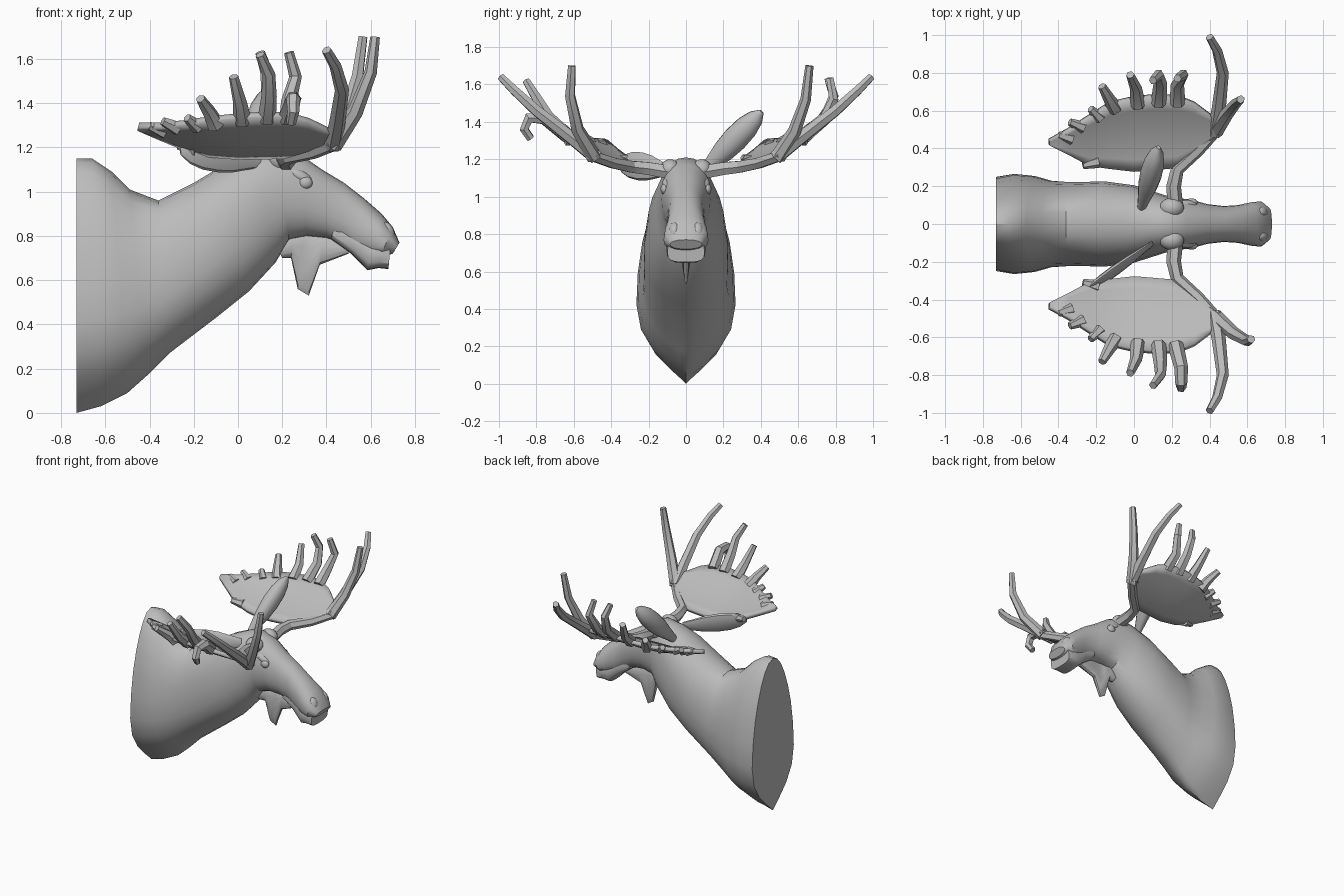
import bpy
import bmesh
from math import sin, cos, pi, copysign
from mathutils import Vector

default_cube = bpy.data.objects.get("Cube")
if default_cube:
    bpy.data.objects.remove(default_cube, do_unlink=True)

# One plain material for the whole mount
grey = bpy.data.materials.new("warm_grey")
grey.use_nodes = True
grey.diffuse_color = (0.5, 0.5, 0.5, 1)
grey.node_tree.nodes["Principled BSDF"].inputs["Base Color"].default_value = grey.diffuse_color


def add_object(name, bm, angle=35):
    """Turn a bmesh into a shaded object with the grey material."""
    bmesh.ops.recalc_face_normals(bm, faces=bm.faces)
    mesh = bpy.data.meshes.new(name)
    bm.to_mesh(mesh)
    bm.free()
    mesh.materials.append(grey)
    obj = bpy.data.objects.new(name, mesh)
    bpy.context.collection.objects.link(obj)
    bpy.ops.object.select_all(action="DESELECT")
    obj.select_set(True)
    bpy.context.view_layer.objects.active = obj
    bpy.ops.object.shade_smooth_by_angle(angle=angle * pi / 180)
    return obj


def power(value, exponent):
    return copysign(abs(value) ** exponent, value)


def loft(name, rings, sides=24, square=1.0, angle=35):
    """Skin a list of rings given as (centre, half axis, half width, keel)."""
    bm = bmesh.new()
    loops = []
    for centre, axis, width, keel in rings:
        loop = []
        for i in range(sides):
            c = cos(2 * pi * i / sides)
            s = sin(2 * pi * i / sides)
            # A keel narrows the top a little and the bottom edge a lot
            pinch = 1 - keel * (c / 2 + (2 * c ** 4 if c < 0 else 0))
            loop.append(bm.verts.new(
                centre + axis * power(c, square) + width * power(s, square) * pinch))
        loops.append(loop)
    for a, b in zip(loops, loops[1:]):
        for i in range(sides):
            j = (i + 1) % sides
            bm.faces.new((a[i], a[j], b[j], b[i]))
    bm.faces.new(loops[0])
    bm.faces.new(loops[-1])
    return add_object(name, bm, angle)


def profile_loft(name, rows, keel=0.0, **options):
    """Loft upright sections from (top x, top z, bottom x, bottom z, half width)."""
    rings = []
    for n, (tx, tz, bx, bz, w) in enumerate(rows):
        top, bottom = Vector((tx, 0, tz)), Vector((bx, 0, bz))
        fade = keel * max(0, 1 - n / 6)
        rings.append(((top + bottom) / 2, (top - bottom) / 2, Vector((0, w, 0)), fade))
    return loft(name, rings, **options)


def tube(name, points, start, end, side=1):
    """Tapered, faceted rod along a path, mirrored by side."""
    curve = bpy.data.curves.new(name, "CURVE")
    curve.dimensions = "3D"
    curve.bevel_depth = 1
    curve.bevel_resolution = 1
    curve.use_fill_caps = True
    spline = curve.splines.new("POLY")
    spline.points.add(len(points) - 1)
    for n, (point, (x, y, z)) in enumerate(zip(spline.points, points)):
        point.co = (x, y * side, z, 1)
        point.radius = start + (end - start) * n / (len(points) - 1)
    temp = bpy.data.objects.new(name, curve)
    bpy.context.collection.objects.link(temp)
    bpy.context.view_layer.update()
    bm = bmesh.new()
    bm.from_mesh(temp.evaluated_get(bpy.context.evaluated_depsgraph_get()).to_mesh())
    bpy.data.objects.remove(temp, do_unlink=True)
    bmesh.ops.remove_doubles(bm, verts=bm.verts, dist=0.0001)
    return add_object(name, bm, 30)


def ball(name, place, size, tilt=0):
    bm = bmesh.new()
    bmesh.ops.create_uvsphere(bm, u_segments=16, v_segments=10, radius=1)
    obj = add_object(name, bm, 60)
    obj.location, obj.scale, obj.rotation_euler = place, size, (0, tilt, 0)
    return obj


# Shoulders, neck and head down to the nose
profile_loft("neck_and_head", [
    (-.73, 1.15, -.73, 0, .24), (-.66, 1.15, -.62, .03, .258),
    (-.57, 1.09, -.5, .09, .25), (-.49, 1.01, -.41, .17, .228),
    (-.36, .96, -.31, .27, .222), (-.2, 1.04, -.1, .43, .225),
    (-.05, 1.13, .05, .55, .205), (.08, 1.19, .17, .68, .165),
    (.18, 1.21, .23, .78, .14), (.28, 1.17, .31, .8, .13),
    (.38, 1.1, .4, .79, .105), (.48, 1.04, .47, .765, .095),
    (.57, .97, .53, .72, .1), (.65, .9, .59, .7, .115),
    (.7, .84, .64, .7, .12), (.73, .77, .7, .72, .085),
], keel=.6, square=.9)

# Lower jaw, tucked into the muzzle
profile_loft("lower_jaw", [
    (.44, .86, .42, .785, .075), (.54, .83, .51, .72, .085),
    (.6, .8, .585, .645, .1), (.64, .78, .635, .655, .105), (.69, .76, .68, .65, .1),
], sides=16, square=.6)

# Hanging throat flap
profile_loft("throat_flap", [
    (.17, .76, .2, .7, .03), (.25, .82, .24, .7, .035), (.3, .82, .27, .56, .022),
    (.33, .82, .32, .53, .016), (.39, .81, .37, .67, .025), (.5, .77, .5, .72, .03),
], sides=12)

# Eyes, lids, antler seats and nostrils
for side, label in ((1, "left"), (-1, "right")):
    ball(label + "_eye", (.305, side * .114, 1.04), (.032, .022, .028))
    ball(label + "_brow", (.28, side * .095, 1.07), (.065, .032, .028), .5)
    ball(label + "_antler_seat", (.2, side * .085, 1.145), (.065, .055, .055))
    ball(label + "_nostril", (.675, side * .062, .82), (.03, .03, .045), -.4)


# Ears: the left one pricked up, the right one laid back
def ear(name, base, tip, wide, thin):
    base, tip, wide, thin = map(Vector, (base, tip, wide, thin))
    shape = ((0, .4), (.15, .6), (.35, .88), (.55, 1), (.75, .93), (.9, .66), (1, .2))
    loft(name, [(base.lerp(tip, t), wide * w, thin * w, 0) for t, w in shape], sides=12)


ear("left_ear", (.04, .09, 1.13), (.13, .405, 1.455), (-.01, -.046, .05), (.055, -.02, 0))
ear("right_ear", (.1, -.1, 1.14), (-.26, -.36, 1.18), (-.01, .01, .075), (-.012, .022, 0))


# Antlers: a dished palm, a beam, and tines around its rim
def palm_height(x, y):
    return 1.15 + .72 * max(0, y - .2) ** 1.75 + .25 * max(0, -.1 - x)


PALM = [(-.45, .42, .445), (-.35, .37, .5), (-.24, .31, .57), (-.13, .295, .64),
        (0, .28, .67), (.12, .29, .68), (.23, .3, .675), (.32, .36, .64),
        (.4, .44, .58), (.46, .5, .53)]


def palm(name, side, steps=6):
    bm = bmesh.new()
    grid = []
    for x, inner, outer in PALM:
        ys = [inner + (outer - inner) * k / steps for k in range(steps + 1)]
        grid.append([bm.verts.new((x, side * y, palm_height(x, y))) for y in ys])
    for a, b in zip(grid, grid[1:]):
        for k in range(steps):
            bm.faces.new((a[k], a[k + 1], b[k + 1], b[k]))
    obj = add_object(name, bm)
    solid = obj.modifiers.new("thickness", "SOLIDIFY")
    solid.thickness = .03
    solid.offset = 0


SHARED_TINES = [
    [(-.1, .61, 1.3), (-.13, .66, 1.36), (-.17, .73, 1.42)],
    [(.02, .63, 1.32), (.01, .72, 1.4), (-.02, .79, 1.52)],
    [(.43, .48, 1.21), (.45, .62, 1.32), (.47, .8, 1.46), (.44, .92, 1.57), (.4, .99, 1.64)],
]
# The two sides differ in the curl of these tines
OWN_TINES = {
    1: [[(.13, .64, 1.33), (.14, .75, 1.43), (.13, .79, 1.54), (.1, .76, 1.63)],
        [(.23, .64, 1.33), (.23, .74, 1.41), (.26, .79, 1.52), (.23, .77, 1.63)],
        [(.43, .49, 1.21), (.49, .58, 1.35), (.54, .64, 1.52), (.565, .66, 1.7)]],
    -1: [[(.13, .64, 1.33), (.14, .74, 1.43), (.14, .8, 1.53), (.1, .855, 1.62)],
         [(.22, .64, 1.33), (.25, .76, 1.42), (.25, .84, 1.42), (.25, .865, 1.36), (.24, .83, 1.31)],
         [(.43, .49, 1.21), (.53, .58, 1.36), (.6, .62, 1.54), (.62, .61, 1.7)]],
}
RIM_POINTS = [(-.33, .45, -.07, .02), (-.27, .51, -.07, .03),
              (-.18, .56, -.05, .05), (-.19, .33, -.08, -.02)]

for side, label in ((1, "left"), (-1, "right")):
    palm(label + "_antler_palm", side)
    tube(label + "_antler_beam", [
        (.22, .08, 1.13), (.21, .2, 1.15), (.23, .29, 1.16),
        (.34, .39, 1.18), (.45, .51, 1.22)], .042, .03, side)
    for n, path in enumerate(SHARED_TINES + OWN_TINES[side]):
        tube(f"{label}_tine_{n + 1}", path, .042, .022, side)
    for n, (x, y, dx, dy) in enumerate(RIM_POINTS):
        ends = [(x + dx * t, y + dy * t, palm_height(x + dx * t, y + dy * t)) for t in (0, 1)]
        tube(f"{label}_rim_point_{n + 1}", ends, .034, .02, side)
